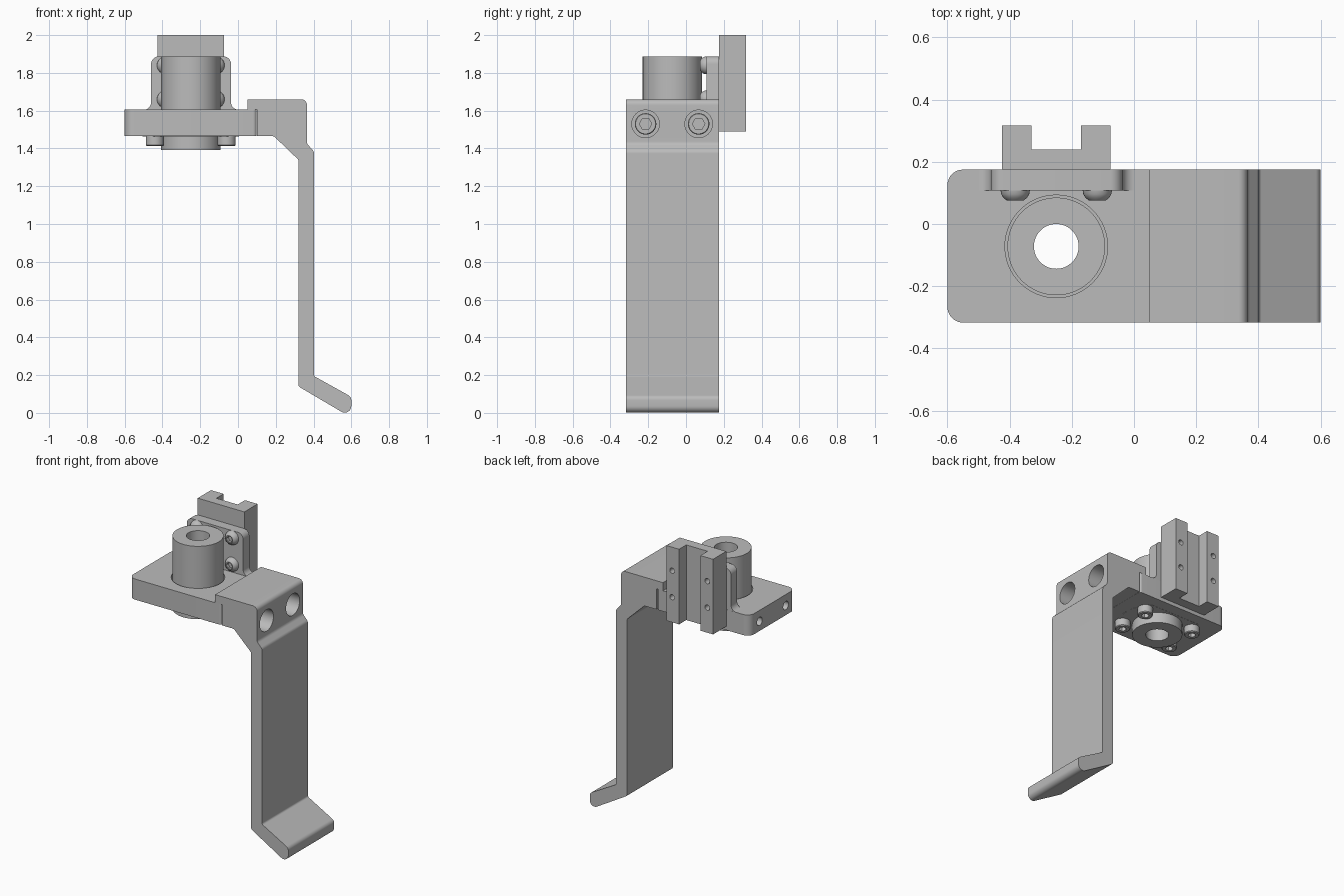
import bpy, bmesh, math
from mathutils import Vector, Matrix

cube = bpy.data.objects.get("Cube")
if cube:
    bpy.data.objects.remove(cube, do_unlink=True)

grey = bpy.data.materials.new("machined_grey")
grey.use_nodes = True
COLOUR = (0.5, 0.5, 0.5, 1)
grey.diffuse_color = COLOUR
grey.node_tree.nodes["Principled BSDF"].inputs["Base Color"].default_value = COLOUR


def make(name, bm):
    """Turn a bmesh into a grey object."""
    bmesh.ops.recalc_face_normals(bm, faces=bm.faces)
    mesh = bpy.data.meshes.new(name)
    bm.to_mesh(mesh)
    bm.free()
    mesh.materials.append(grey)
    obj = bpy.data.objects.new(name, mesh)
    bpy.context.collection.objects.link(obj)
    return obj


def rounded(points, steps=8):
    """Round each corner (x, y, radius) of a polygon."""
    out = []
    for i, (x, y, r) in enumerate(points):
        p = Vector((x, y))
        if not r:
            out.append(p)
            continue
        a = (Vector(points[i - 1][:2]) - p).normalized()
        b = (Vector(points[(i + 1) % len(points)][:2]) - p).normalized()
        half = a.angle(b) / 2
        centre = p + (a + b).normalized() * (r / math.sin(half))
        start = p + a * (r / math.tan(half)) - centre
        end = p + b * (r / math.tan(half)) - centre
        sweep = start.angle(end)
        for k in range(steps + 1):
            t = k / steps
            out.append(centre + (start * math.sin((1 - t) * sweep)
                                 + end * math.sin(t * sweep)) / math.sin(sweep))
    return out


def extrude(name, points, lo, hi, axis="Z"):
    """Extrude an outline in XY along Z, or an outline in XZ along Y."""
    bm = bmesh.new()
    place = (lambda p, d: (p.x, p.y, d)) if axis == "Z" else (lambda p, d: (p.x, d, p.y))
    outline = rounded(points)
    bottom = [bm.verts.new(place(p, lo)) for p in outline]
    top = [bm.verts.new(place(p, hi)) for p in outline]
    bm.faces.new(bottom)
    bm.faces.new(top)
    for i in range(len(outline)):
        bm.faces.new((bottom[i - 1], bottom[i], top[i], top[i - 1]))
    return make(name, bm)


def lathe(name, profile, base, direction=(0, 0, 1), sides=48):
    """Revolve (radius, height) points into a capped solid standing on base."""
    bm = bmesh.new()
    turn = Vector(direction).to_track_quat("Z", "Y").to_matrix().to_4x4()
    matrix = Matrix.Translation(base) @ turn
    rings = [[bm.verts.new(matrix @ Vector((r * math.cos(math.tau * k / sides),
                                            r * math.sin(math.tau * k / sides), h)))
              for k in range(sides)] for r, h in profile]
    for low, high in zip(rings, rings[1:]):
        for k in range(sides):
            bm.faces.new((low[k - 1], low[k], high[k], high[k - 1]))
    bm.faces.new(rings[0])
    bm.faces.new(rings[-1])
    return make(name, bm)


def rod(name, radius, base, direction, length, sides=48):
    return lathe(name, [(radius, 0), (radius, length)], base, direction, sides)


def cut(obj, cutter):
    """Subtract the cutter and delete it."""
    mod = obj.modifiers.new("cut", "BOOLEAN")
    mod.operation = "DIFFERENCE"
    mod.solver = "EXACT"
    mod.object = cutter
    bpy.context.view_layer.objects.active = obj
    bpy.ops.object.modifier_apply(modifier=mod.name)
    bpy.data.objects.remove(cutter, do_unlink=True)


def screw(name, profile, base, direction, socket, depth):
    """Screw head with a hexagonal socket."""
    head = lathe(name, profile, base, direction, 32)
    d = Vector(direction)
    cut(head, rod("socket", socket, Vector(base) + d * (profile[-1][1] - depth), d, depth * 2, 6))


FRONT, BACK = -0.317, 0.175
HUB_X, HUB_Y = -0.25, -0.072
UNDER, DECK = 1.465, 1.605
BOLT_Y, BOLT_Z = (-0.214, 0.067), 1.53
LEFT, UP, TOWARD = (1, 0, 0), (0, 0, 1), (0, -1, 0)

# Base plate with hub opening and end holes
plate = extrude("base_plate", [(-0.6, FRONT, 0.05), (0.099, FRONT, 0.02),
                               (0.099, BACK, 0.02), (-0.6, BACK, 0.05)], UNDER, DECK)
cut(plate, rod("opening", 0.165, (HUB_X, HUB_Y, 1.4), UP, 0.3, 64))
for y in BOLT_Y:
    cut(plate, rod("end_hole", 0.028, (-0.7, y, BOLT_Z), LEFT, 0.25, 32))

# Bent arm: clamp head, vertical leg and kicked-out foot
arm = extrude("bent_arm", [
    (0.05, 1.66, 0), (0.365, 1.66, 0.03), (0.365, 1.425, 0.03), (0.402, 1.385, 0.03),
    (0.402, 0.195, 0.015), (0.6, 0.085, 0.03), (0.6, -0.025, 0.035), (0.32, 0.14, 0.02),
    (0.32, 1.34, 0.02), (0.19, UNDER, 0.02), (0.1, UNDER, 0), (0.1, DECK, 0),
    (0.05, DECK, 0)], FRONT, BACK, "Y")
for i, y in enumerate(BOLT_Y):
    cut(arm, rod("counterbore", 0.073, (0.2, y, BOLT_Z), LEFT, 0.3))
    screw(f"arm_screw_{i + 1}", [(0.057, 0), (0.057, 0.065), (0.053, 0.07)],
          (0.195, y, BOLT_Z), LEFT, 0.033, 0.035)

# Bearing hub with its bore and its inset flange
hub = rod("bearing_hub", 0.157, (HUB_X, HUB_Y, 1.392), UP, 0.495, 64)
flange = rod("hub_flange", 0.255, (HUB_X, HUB_Y, UNDER - 0.001), UP, 0.012, 64)
for side in (-1, 1):
    y0, y1 = sorted((HUB_Y + side * 0.17, HUB_Y + side * 0.4))
    cut(flange, extrude("flat", [(-0.6, y0, 0), (0.1, y0, 0), (0.1, y1, 0), (-0.6, y1, 0)],
                        1.4, 1.5))
for part in (hub, flange):
    cut(part, rod("bore", 0.072, (HUB_X, HUB_Y, 1.3), UP, 0.7))

# Flange screws under the plate
for sx in (-1, 1):
    for sy in (-1, 1):
        screw("flange_screw", [(0.048, 0), (0.048, 0.048), (0.043, 0.053)],
              (HUB_X + sx * 0.19, HUB_Y + sy * 0.11, UNDER), (0, 0, -1), 0.025, 0.03)

# Upright mounting tab, filleted into the plate
extrude("mounting_tab", [
    (-0.5, 1.56, 0), (-0.5, DECK, 0), (-0.46, DECK, 0.039), (-0.46, 1.887, 0.04),
    (-0.037, 1.887, 0.04), (-0.037, DECK, 0.039), (0.003, DECK, 0), (0.003, 1.56, 0)],
    0.108, BACK - 0.0005, "Y")

# Channel rail behind the tab, with its screws and rear holes
rail = extrude("channel_rail", [
    (-0.425, BACK, 0), (-0.075, BACK, 0), (-0.075, 0.317, 0), (-0.17, 0.317, 0),
    (-0.17, 0.24, 0), (-0.33, 0.24, 0), (-0.33, 0.317, 0), (-0.425, 0.317, 0)], 1.49, 2.0)
for x in (-0.382, -0.118):
    for z in (1.66, 1.84):
        cut(rail, rod("rear_hole", 0.018, (x, 0.4, z), TOWARD, 0.18, 24))
        screw("tab_screw", [(0.047, 0), (0.045, 0.012), (0.038, 0.024), (0.026, 0.033)],
              (x, 0.108, z), TOWARD, 0.022, 0.02)

# Smooth curved walls, keep edges sharp
bpy.ops.object.select_all(action="DESELECT")
for obj in bpy.context.collection.objects:
    if obj.type == "MESH" and obj.data.materials and obj.data.materials[0] == grey:
        obj.select_set(True)
        bpy.context.view_layer.objects.active = obj
bpy.ops.object.shade_smooth_by_angle(angle=math.radians(30))
